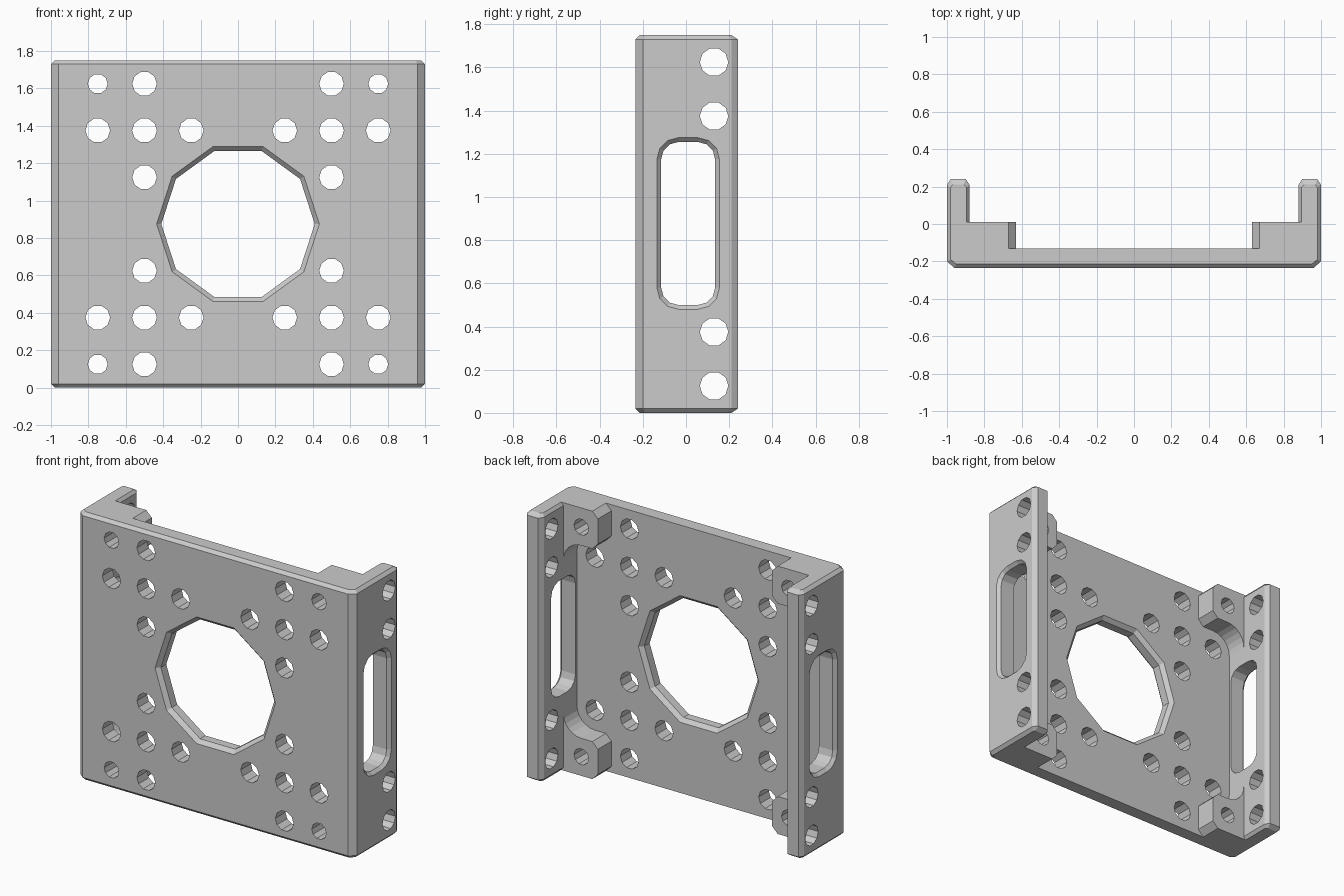
import bpy, bmesh
from math import sin, cos, pi, radians

old = bpy.data.objects.get("Cube")
if old:
    bpy.data.objects.remove(old, do_unlink=True)

H = 1.75
MID = H / 2

grey = bpy.data.materials.new("light_grey")
grey.use_nodes = True
colour = (0.6, 0.6, 0.6, 1)
grey.diffuse_color = colour
grey.node_tree.nodes["Principled BSDF"].inputs["Base Color"].default_value = colour


def loft(bm, rings):
    """Closed solid through rings of equal point count."""
    loops = [[bm.verts.new(p) for p in ring] for ring in rings]
    n = len(loops[0])
    for a, b in zip(loops, loops[1:]):
        for i in range(n):
            j = (i + 1) % n
            bm.faces.new((a[i], a[j], b[j], b[i]))
    bm.faces.new(loops[0])
    bm.faces.new(loops[-1])


def make_object(name, bm):
    bmesh.ops.recalc_face_normals(bm, faces=bm.faces[:])
    mesh = bpy.data.meshes.new(name)
    bm.to_mesh(mesh)
    bm.free()
    mesh.materials.append(grey)
    obj = bpy.data.objects.new(name, mesh)
    bpy.context.collection.objects.link(obj)
    return obj


def circle(u, v, r, sides=10):
    return [(u + r * cos(2 * pi * i / sides), v + r * sin(2 * pi * i / sides))
            for i in range(sides)]


def rounded_slot(y0, y1, z0, z1, r, steps=3):
    pts = []
    corners = ((y1 - r, z1 - r), (y0 + r, z1 - r), (y0 + r, z0 + r), (y1 - r, z0 + r))
    for k, (cy, cz) in enumerate(corners):
        for i in range(steps + 1):
            a = radians(90 * (k + i / steps))
            pts.append((cy + r * cos(a), cz + r * sin(a)))
    return pts


def along_y(pts, y):
    return [(u, y, v) for u, v in pts]


def along_x(pts, x):
    return [(x, u, v) for u, v in pts]


def apply_boolean(target, tool, operation):
    mod = target.modifiers.new(operation.lower(), 'BOOLEAN')
    mod.operation = operation
    mod.solver = 'EXACT'
    mod.object = tool
    bpy.context.view_layer.objects.active = target
    bpy.ops.object.modifier_apply(modifier=mod.name)
    bpy.data.objects.remove(tool, do_unlink=True)


# U-shaped body: front plate and side flanges with chamfered ends
def mirrored(half):
    return half + [(-x, y) for x, y in reversed(half)]


section = mirrored([(.96, -.235), (1, -.2), (1, .21), (.98, .24),
                    (.9, .24), (.88, .21), (.88, -.13)])
end_section = mirrored([(.95, -.215), (.98, -.19), (.98, .195), (.97, .21),
                        (.91, .21), (.895, .195), (.895, -.13)])
bm = bmesh.new()
loft(bm, [[(x, y, z) for x, y in pts] for pts, z in
          ((end_section, 0), (section, .02), (section, H - .02), (end_section, H))])
body = make_object("bracket_body", bm)

# Corner blocks with a hollow fillet running into the flange
block = [(.94, 0), (.67, 0), (.63, .04), (.63, .205), (.67, .245)]
block += [(.75 + .13 * sin(a), .375 - .13 * cos(a))
          for a in (radians(15 * i) for i in range(7))]
block.append((.94, .375))
bm = bmesh.new()
for side in (1, -1):
    for top in (False, True):
        pts = [(side * x, H - z if top else z) for x, z in block]
        loft(bm, [along_y(pts, -.18), along_y(pts, .01)])
apply_boolean(body, make_object("corner_blocks", bm), 'UNION')

# Large centre opening, chamfered on both sides
bm = bmesh.new()
wide, narrow = circle(0, MID, .435), circle(0, MID, .41)
loft(bm, [along_y(pts, y) for pts, y in
          ((wide, -.3), (wide, -.235), (narrow, -.21),
           (narrow, -.155), (wide, -.13), (wide, -.08))])

# Round holes through the plate, as offsets from the centre
plate_holes = ((.75, .75, .053), (.5, .75, .066), (.75, .5, .066),
               (.5, .5, .066), (.25, .5, .066), (.5, .25, .066))
for x, dz, r in plate_holes:
    for sx in (1, -1):
        for sz in (1, -1):
            pts = circle(sx * x, MID + sz * dz, r)
            loft(bm, [along_y(pts, -.3), along_y(pts, .1)])

# Flange holes and the long slot with a chamfered outer rim
slot = rounded_slot(-.115, .135, .5, 1.255, .08)
slot_rim = rounded_slot(-.135, .155, .48, 1.275, .1)
for side in (1, -1):
    for dz in (.75, .5, -.5, -.75):
        pts = circle(.13, MID + dz, .066)
        loft(bm, [along_x(pts, side * .8), along_x(pts, side * 1.1)])
    loft(bm, [along_x(pts, side * x) for pts, x in
              ((slot, .8), (slot, .98), (slot_rim, 1), (slot_rim, 1.1))])
cutters = make_object("hole_cutters", bm)
cutters.hide_render = True
apply_boolean(body, cutters, 'DIFFERENCE')
